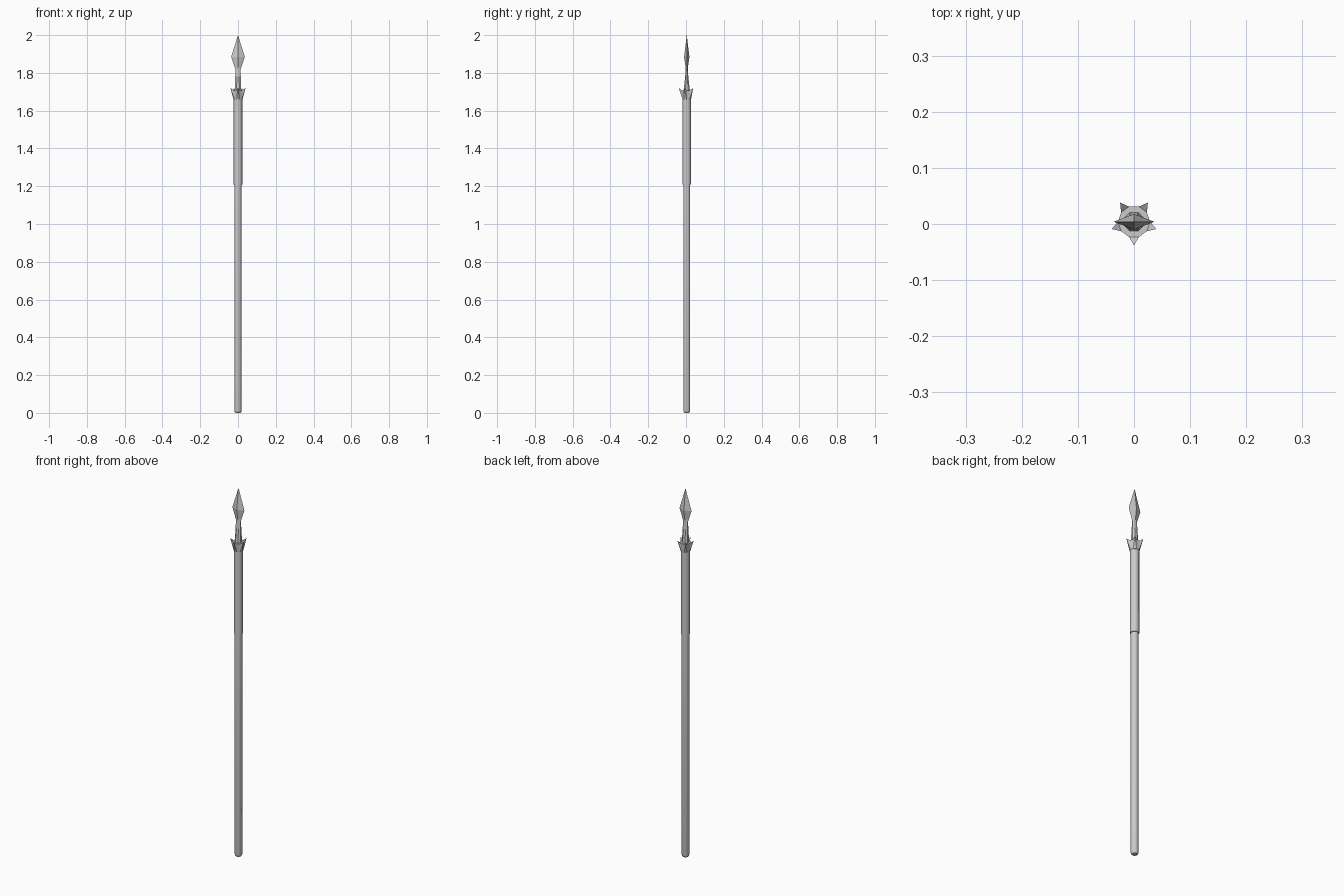
import bpy, bmesh
from math import sin, cos, pi, radians

if "Cube" in bpy.data.objects:
    bpy.data.objects.remove(bpy.data.objects["Cube"])

CY = 0.004   # shaft axis sits slightly behind centre, five prongs balance it
SIDES = 10


def ring(bm, n, z, rx, ry, phase):
    return [bm.verts.new((rx * cos(phase + 2 * pi * i / n),
                          CY + ry * sin(phase + 2 * pi * i / n), z)) for i in range(n)]


def bridge(bm, a, b):
    n = len(a)
    for i in range(n):
        j = (i + 1) % n
        bm.faces.new((a[i], a[j], b[j], b[i]))


def finish(bm, name, smooth=False):
    bmesh.ops.recalc_face_normals(bm, faces=bm.faces)
    mesh = bpy.data.meshes.new(name)
    bm.to_mesh(mesh)
    bm.free()
    ob = bpy.data.objects.new(name, mesh)
    bpy.context.collection.objects.link(ob)
    if smooth:
        bpy.ops.object.select_all(action='DESELECT')
        ob.select_set(True)
        bpy.context.view_layer.objects.active = ob
        bpy.ops.object.shade_smooth_by_angle(angle=radians(40))
    return ob


def loft(name, n, sections, tip=None, smooth=False, phase=None):
    """Stack of (z, rx, ry) elliptical sections, optionally closed to a point."""
    if phase is None:
        phase = -pi / 2 - pi / n
    bm = bmesh.new()
    rings = [ring(bm, n, z, rx, ry, phase) for z, rx, ry in sections]
    for a, b in zip(rings, rings[1:]):
        bridge(bm, a, b)
    bm.faces.new(rings[0])
    if tip is None:
        bm.faces.new(rings[-1])
    else:
        top = bm.verts.new((0, CY, tip))
        for i in range(n):
            bm.faces.new((rings[-1][i], rings[-1][(i + 1) % n], top))
    return finish(bm, name, smooth)


# Wooden shaft with a small rounded butt
loft("shaft", SIDES, [(0.0, 0.013, 0.013), (0.004, 0.017, 0.017), (0.012, 0.019, 0.019),
                      (1.22, 0.019, 0.019)], smooth=True)

# Wider upper sleeve
loft("sleeve", SIDES, [(1.21, 0.0225, 0.0225), (1.67, 0.0225, 0.0225)], smooth=True)

# Flared collar: every other side is pulled out into a pointed prong
bm = bmesh.new()
phase = -pi / 2 - pi / SIDES
low = ring(bm, SIDES, 1.66, 0.024, 0.024, phase)
high = ring(bm, SIDES, 1.708, 0.0285, 0.0285, phase)
for i in range(SIDES):
    j = (i + 1) % SIDES
    if i % 2:
        bm.faces.new((low[i], low[j], high[j], high[i]))
    else:
        a = -pi / 2 + 2 * pi * i / SIDES
        tip = bm.verts.new((0.042 * cos(a), CY + 0.042 * sin(a), 1.72))
        for tri in ((low[i], low[j], tip), (low[j], high[j], tip),
                    (high[j], high[i], tip), (high[i], low[i], tip)):
            bm.faces.new(tri)
bm.faces.new(low)
bm.faces.new(high)
finish(bm, "collar")

# Neck, round at the socket and flattening towards the blade
loft("neck", 8, [(1.70, 0.019, 0.019), (1.73, 0.018, 0.015), (1.78, 0.016, 0.009),
                 (1.835, 0.014, 0.005)])

# Diamond-section blade
loft("blade", 4, [(1.82, 0.014, 0.005), (1.885, 0.036, 0.014)], tip=2.0, phase=0)
